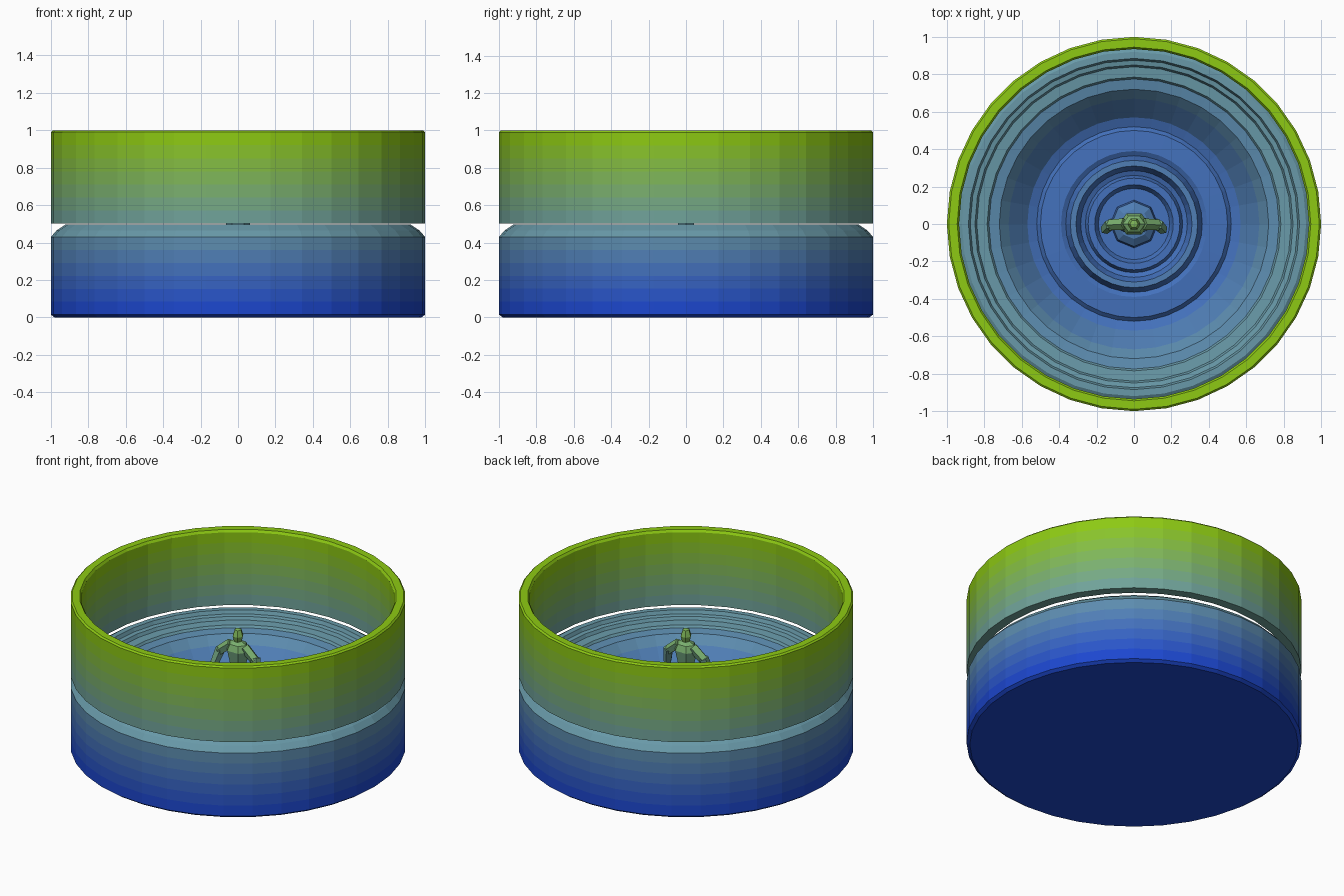
import bpy, bmesh, math
from mathutils import Vector

if "Cube" in bpy.data.objects:
    bpy.data.objects.remove(bpy.data.objects["Cube"])

BANDS = 14
LOW, MID, TOP = (0.11, 0.26, 0.82), (0.43, 0.62, 0.64), (0.56, 0.80, 0.06)


def height_material(i):
    t = (i + 0.5) / BANDS
    a, b, f = (LOW, MID, t * 2) if t < 0.5 else (MID, TOP, t * 2 - 1)
    mat = bpy.data.materials.new("glaze_%02d" % i)
    mat.diffuse_color = [(p + (q - p) * f) ** 2.2 for p, q in zip(a, b)] + [1]
    mat.use_nodes = True
    mat.node_tree.nodes["Principled BSDF"].inputs["Base Color"].default_value = mat.diffuse_color
    return mat


glaze = [height_material(i) for i in range(BANDS)]


def finish(bm, name):
    """Make the object and colour its faces by height."""
    bmesh.ops.recalc_face_normals(bm, faces=bm.faces)
    me = bpy.data.meshes.new(name)
    for m in glaze:
        me.materials.append(m)
    for f in bm.faces:
        z = f.calc_center_median().z
        f.material_index = max(0, min(BANDS - 1, int(z * BANDS)))
    bm.to_mesh(me)
    bm.free()
    ob = bpy.data.objects.new(name, me)
    bpy.context.collection.objects.link(ob)
    return ob


def lathe(name, profile, sides, closed=False, squash=1.0):
    """Spin an (r, z) profile; tall segments are split for the colour bands."""
    pts = [Vector(p) for p in profile]
    if closed:
        pts.append(pts[0])
    fine = [pts[0]]
    for a, b in zip(pts, pts[1:]):
        n = max(1, math.ceil(abs(b.y - a.y) * BANDS - 0.01))
        fine += [a.lerp(b, k / n) for k in range(1, n + 1)]
    bm = bmesh.new()
    rings = []
    for r, z in fine:
        if r < 1e-5:
            rings.append([bm.verts.new((0, 0, z))] * sides)
        else:
            rings.append([bm.verts.new((r * math.cos(2 * math.pi * k / sides),
                                        squash * r * math.sin(2 * math.pi * k / sides), z))
                          for k in range(sides)])
    for lo, hi in zip(rings, rings[1:]):
        for k in range(sides):
            j = (k + 1) % sides
            corners = list(dict.fromkeys((lo[k], lo[j], hi[j], hi[k])))
            bm.faces.new(corners)
    bmesh.ops.remove_doubles(bm, verts=bm.verts, dist=1e-5)
    return finish(bm, name)


def limb(name, a, b, r1, r2):
    """Tapered five-sided rod between two points."""
    a, b = Vector(a), Vector(b)
    d = b - a
    bm = bmesh.new()
    bmesh.ops.create_cone(bm, cap_ends=True, segments=5, radius1=r1, radius2=r2, depth=d.length)
    bm.transform(d.to_track_quat('Z', 'Y').to_matrix().to_4x4())
    bmesh.ops.translate(bm, verts=bm.verts, vec=(a + b) / 2)
    return finish(bm, name)


# Lower basin: rounded shoulder, terraced rim, sloping bowl and inner pool rings
lathe("basin", [
    (0, 0), (0.98, 0), (1.0, 0.015), (1.0, 0.43), (0.97, 0.465), (0.92, 0.498),
    (0.885, 0.498), (0.875, 0.475), (0.85, 0.47), (0.84, 0.45), (0.785, 0.445),
    (0.775, 0.43), (0.72, 0.42), (0.57, 0.26), (0.52, 0.24), (0.50, 0.26),
    (0.39, 0.265), (0.365, 0.25), (0.34, 0.31), (0.31, 0.31), (0.285, 0.26),
    (0.26, 0.25), (0.245, 0.285), (0.21, 0.285), (0.19, 0.25), (0, 0.25)], 36)

# Upper wall ring
lathe("upper_wall", [(0.94, 0.503), (1.0, 0.503), (1.0, 0.99), (0.99, 1.0),
                     (0.945, 1.0), (0.935, 0.985)], 36, closed=True)

# Central statue
lathe("pedestal", [(0, 0.24), (0.13, 0.24), (0.12, 0.29), (0.08, 0.32), (0, 0.33)], 8)
lathe("statue_body", [(0, 0.45), (0.07, 0.46), (0.055, 0.55), (0.08, 0.65),
                      (0.06, 0.69), (0.02, 0.71), (0, 0.71)], 6, squash=0.8)
lathe("statue_head", [(0, 0.70), (0.025, 0.705), (0.035, 0.74), (0.022, 0.78), (0, 0.785)], 6)
for side, s in (("left", -1), ("right", 1)):
    limb(side + "_upper_arm", (s * 0.05, 0, 0.675), (s * 0.13, -0.005, 0.61), 0.032, 0.03)
    limb(side + "_forearm", (s * 0.125, 0, 0.625), (s * 0.155, -0.03, 0.52), 0.032, 0.026)
    limb(side + "_leg", (s * 0.035, 0, 0.48), (s * 0.06, -0.01, 0.30), 0.042, 0.032)
